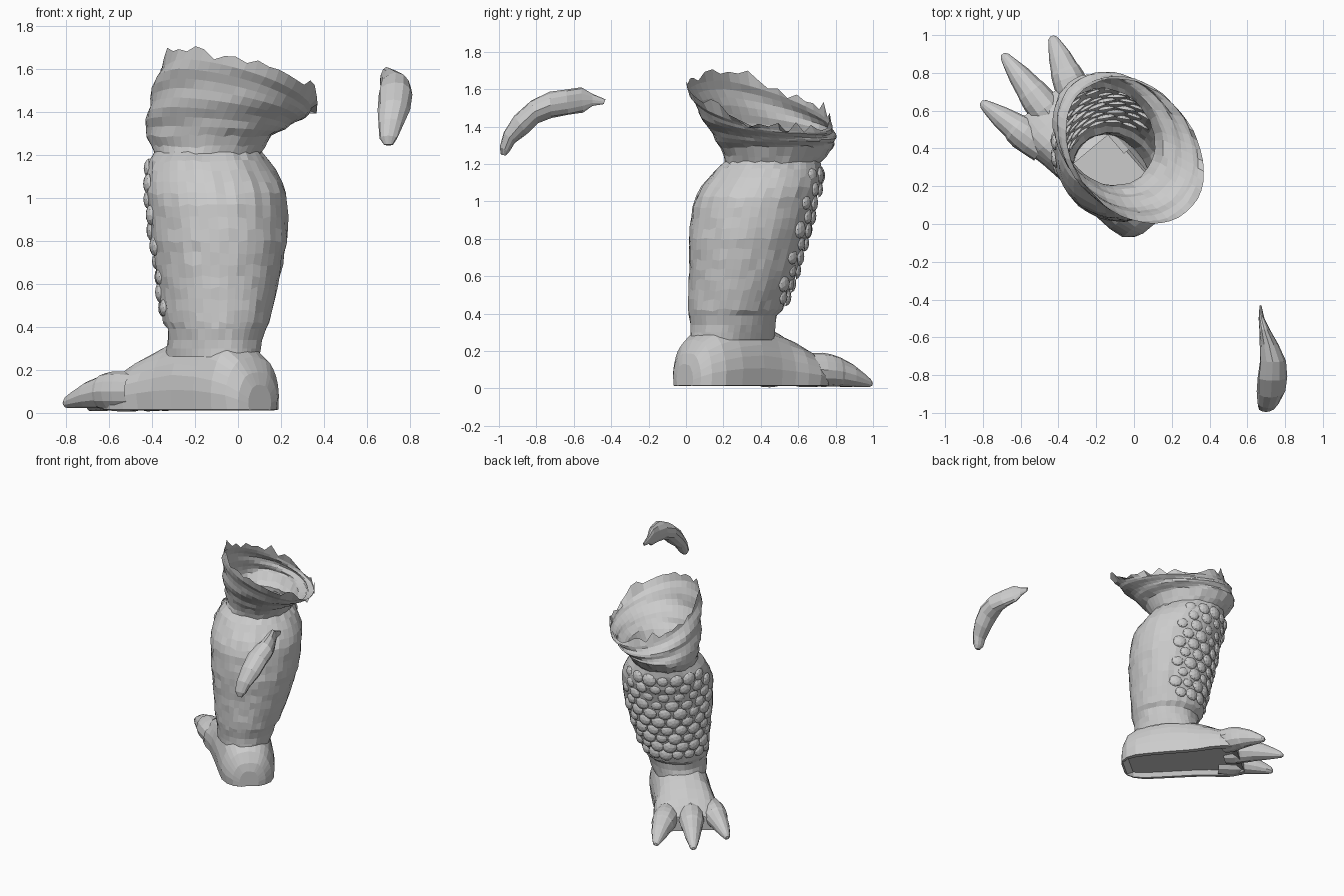
import bpy, bmesh, math, random
from mathutils import Vector, Matrix

if "Cube" in bpy.data.objects:
    bpy.data.objects.remove(bpy.data.objects["Cube"])

random.seed(4)
F = Vector((-0.64, 0.77, 0)).normalized()    # direction the toes point
S = Vector((F.y, -F.x, 0))                   # sideways across the foot
UP = Vector((0, 0, 1))


def finish(bm, name):
    bmesh.ops.recalc_face_normals(bm, faces=bm.faces)
    me = bpy.data.meshes.new(name)
    bm.to_mesh(me)
    bm.free()
    ob = bpy.data.objects.new(name, me)
    bpy.context.collection.objects.link(ob)
    return ob


def loft(name, rings, cap_start=False, cap_end=False, drop=None):
    bm = bmesh.new()
    vs = [[bm.verts.new(p) for p in r] for r in rings]
    n = len(vs[0])
    for a, b in zip(vs, vs[1:]):
        for i in range(n):
            j = (i + 1) % n
            bm.faces.new((a[i], a[j], b[j], b[i]))
    if cap_start:
        bm.faces.new(vs[0])
    if cap_end:
        bm.faces.new(vs[-1])
    bmesh.ops.recalc_face_normals(bm, faces=bm.faces)
    if drop:
        bmesh.ops.delete(bm, geom=[f for f in bm.faces if drop(f)], context='FACES')
    return finish(bm, name)


def ellipse(c, u, v, a, b, n, jit=0.0):
    out = []
    for i in range(n):
        t = 2 * math.pi * i / n
        k = 1 + random.uniform(-jit, jit)
        out.append(Vector(c) + u * (a * k * math.cos(t)) + v * (b * k * math.sin(t)))
    return out


def interp(table, z):
    for p, q in zip(table, table[1:]):
        if z <= q[0]:
            t = (z - p[0]) / (q[0] - p[0])
            return [x + (y - x) * t for x, y in zip(p, q)]
    return list(table[-1])


# leg profile: z, centre x, centre y, radius along toes, radius across
N = 44
LEG = [(0.26, -0.12, 0.25, 0.25, 0.19), (0.34, -0.105, 0.25, 0.24, 0.205),
       (0.39, -0.10, 0.25, 0.245, 0.215), (0.42, -0.10, 0.265, 0.265, 0.232),
       (0.6, -0.09, 0.30, 0.29, 0.272), (0.8, -0.085, 0.33, 0.32, 0.31),
       (1.0, -0.095, 0.365, 0.33, 0.325), (1.1, -0.115, 0.41, 0.32, 0.308),
       (1.17, -0.135, 0.44, 0.29, 0.27), (1.21, -0.14, 0.46, 0.27, 0.235),
       (1.24, -0.138, 0.475, 0.295, 0.24), (1.29, -0.135, 0.485, 0.33, 0.26)]
zs = [0.26, 0.3, 0.34, 0.39, 0.42] + [0.47 + 0.055 * i for i in range(12)]
zs += [1.13, 1.17, 1.21, 1.24, 1.29]
rings = []
for z in zs:
    _, cx, cy, a, b = interp(LEG, z)
    ring = ellipse((cx, cy, z), F, S, a, b, N, 0.015)
    if z > 0.4:
        for p in ring:
            p.z += random.uniform(-0.008, 0.008)
    rings.append(ring)
# flared, tilted and torn upper opening with folds; domed knee on the toe side
base = ellipse((-0.135, 0.485, 1.29), F, S, 0.33, 0.26, N)
rim = ellipse((0.005, 0.385, 0), F, S, 0.415, 0.325, N)
for p in rim:
    along = (p - Vector((0, 0.385, 0))).dot(F)
    p.z = 1.54 - 0.37 * p.x - 0.29 * (p.y - 0.385) - 0.13 * max(0, along)
STEPS = 9
for k in range(1, STEPS + 1):
    t = k / STEPS
    ring = []
    for i, (p, q) in enumerate(zip(base, rim)):
        ang = 2 * math.pi * i / N
        v = p.lerp(q, t)
        mid = Vector((-0.135 + 0.14 * t, 0.485 - 0.1 * t, v.z))
        knee = 0.014 * max(0, math.cos(ang)) * math.sin(math.pi * t)
        fold = 0.008 * math.sin(4.5 * math.pi * t + 2 * ang)
        v += (v - mid).normalized() * (fold + knee + random.uniform(-0.003, 0.003)
                                       + 0.01 * math.sin(math.pi * t))
        if k == STEPS:
            v.z += random.uniform(-0.03, 0.03) + (0.035 if random.random() < 0.25 else 0)
        ring.append(v)
    rings.append(ring)
loft("leg", rings)

# foot: cross-sections from heel to toe roots (distance, half width, height)
HEEL = Vector((-0.02, 0.14, 0))
FOOT = [(-0.19, 0.07, 0.13), (-0.175, 0.12, 0.19), (-0.135, 0.165, 0.26), (-0.06, 0.195, 0.31),
        (0.05, 0.205, 0.345), (0.2, 0.21, 0.36), (0.33, 0.215, 0.33), (0.42, 0.225, 0.295),
        (0.5, 0.24, 0.26), (0.58, 0.25, 0.22), (0.64, 0.24, 0.185), (0.69, 0.20, 0.13)]
rings = []
for k, (d, w, h) in enumerate(FOOT):
    shift = -0.03 * max(0, d) / 0.6
    r = []
    for i in range(17):
        t = math.pi * i / 16
        c, s = math.cos(t), math.sin(t)
        x = math.copysign(abs(c) ** 0.75, c) * w * (0.94 if i in (0, 16) else 1)
        j = random.uniform(0.98, 1.02)
        r.append(HEEL + F * d + S * (x * j + shift) + UP * (0.015 + (h - 0.015) * s ** 0.8 * j))
    hollow = 0.045 if 1 < k < len(FOOT) - 1 else 0.015
    for x in (-0.8, -0.72, 0, 0.72, 0.8):          # hollowed sole inside a flat border
        r.append(HEEL + F * d + S * (x * w + shift) + UP * (hollow if abs(x) < 0.78 else 0.012))
    rings.append(r)


def inside_ankle(f):                               # leave the foot open to the hollow leg
    c = f.calc_center_median()
    o = c - Vector((-0.12, 0.25, c.z))
    return c.z > 0.26 and (o.dot(F) / 0.2) ** 2 + (o.dot(S) / 0.15) ** 2 < 1


loft("foot", rings, True, True, inside_ankle)

# three clawed toes: root, tip
TOES = [((-0.32, 0.70, 0.10), (-0.435, 0.995, 0.025)),
        ((-0.45, 0.58, 0.105), (-0.695, 0.90, 0.025)),
        ((-0.51, 0.425, 0.10), (-0.81, 0.645, 0.045))]
for n, (a, b) in enumerate(TOES):
    a, b = Vector(a), Vector(b)
    d = (b - a).normalized()
    side = d.cross(UP).normalized()
    rings = []
    for t, r in ((-0.1, 0.085), (0.1, 0.09), (0.25, 0.088), (0.38, 0.08), (0.43, 0.073),
                 (0.65, 0.058), (0.85, 0.038), (0.96, 0.025), (1, 0.01)):
        c = a.lerp(b, t) + UP * 0.02 * math.sin(math.pi * t)
        rings.append(ellipse(c, side, UP, r, min(r * 1.05, c.z - 0.008), 12, 0.03))
    loft(f"toe_{n + 1}", rings, False, True)

# shin scales: staggered rows of shallow half-domes on the toe side
bm = bmesh.new()
for row in range(10):
    z = 0.49 + 0.072 * row
    _, cx, cy, a, b = interp(LEG, z)
    for col in range(-3, 4):
        t = math.radians(20 * col + (10 if row % 2 else 0))
        pos = Vector((cx, cy, z)) + F * (a * math.cos(t)) + S * (b * math.sin(t))
        out = F * math.cos(t) + S * math.sin(t)
        rot = out.to_track_quat('Z', 'Y').to_matrix().to_4x4()
        k = random.uniform(0.8, 1.1)
        dome = bmesh.ops.create_icosphere(
            bm, subdivisions=2, radius=1, matrix=Matrix.Translation(pos - out * 0.006) @ rot
            @ Matrix.Diagonal((0.05 * k, 0.048 * k, 0.026 * k, 1)))
        hidden = [v for v in dome['verts'] if (v.co - pos).dot(out) < -0.007]
        bmesh.ops.delete(bm, geom=hidden, context='VERTS')
finish(bm, "shin_scales")

# detached curved claw, torn open at its root:
# outer y,z / inner y,z / centre x / half width
CLAW = [(-0.99, 1.25, -0.965, 1.245, 0.70, 0.02), (-0.995, 1.29, -0.945, 1.265, 0.70, 0.042),
        (-0.975, 1.37, -0.915, 1.31, 0.71, 0.058), (-0.92, 1.46, -0.85, 1.36, 0.725, 0.073),
        (-0.83, 1.54, -0.79, 1.42, 0.73, 0.078), (-0.73, 1.585, -0.72, 1.445, 0.735, 0.07),
        (-0.64, 1.60, -0.63, 1.46, 0.715, 0.05), (-0.56, 1.61, -0.55, 1.475, 0.69, 0.028),
        (-0.50, 1.575, -0.50, 1.51, 0.675, 0.015), (-0.43, 1.545, -0.44, 1.52, 0.67, 0.006)]
rings = []
for y0, z0, y1, z1, x, w in CLAW:
    c = Vector((x, (y0 + y1) / 2, (z0 + z1) / 2))
    v = Vector((0, y0 - y1, z0 - z1)) / 2
    rings.append(ellipse(c, Vector((1, 0, 0)), v, w, 1.0, 12, 0.05))
loft("loose_claw", rings, True, False)
